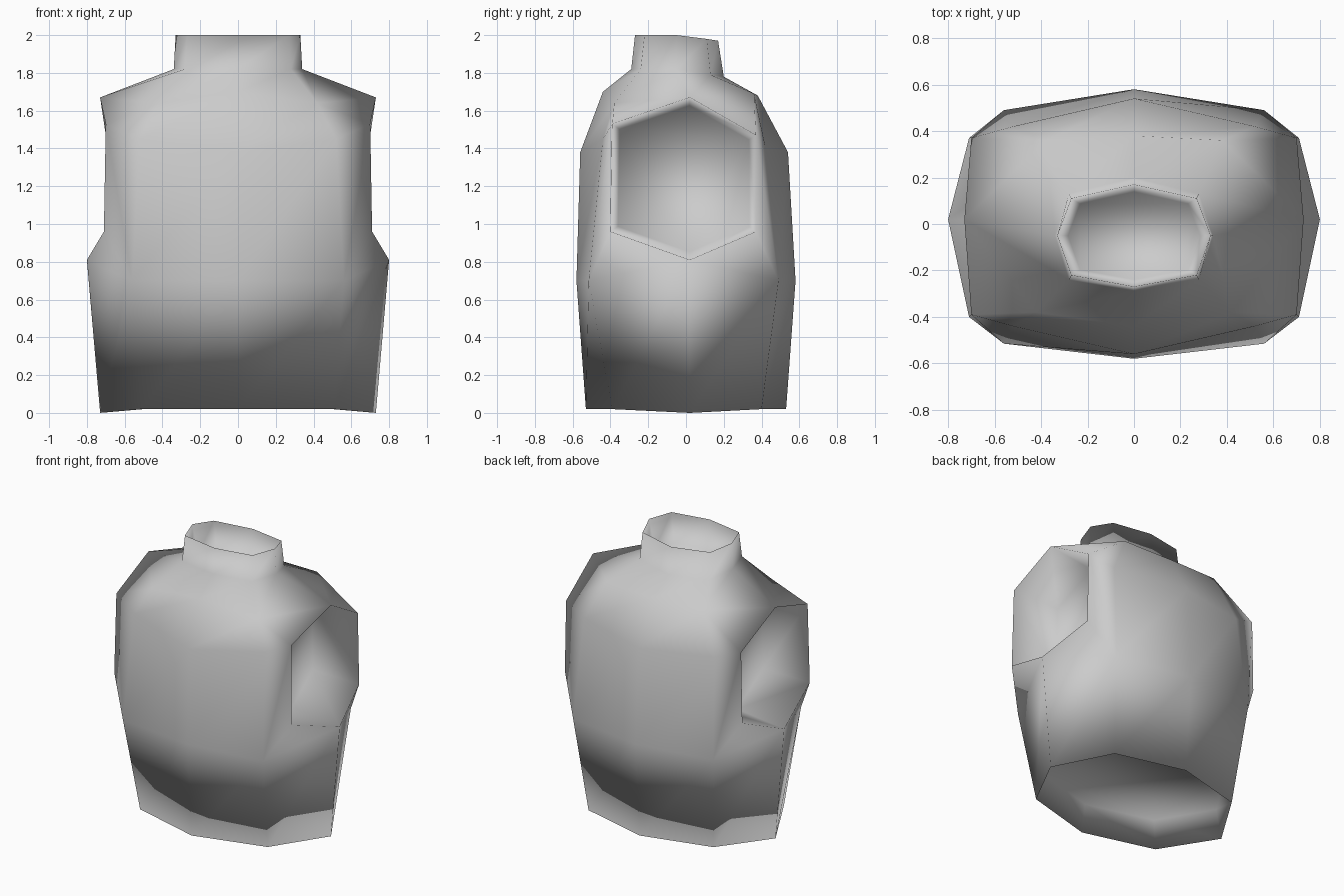
import bpy
import bmesh
from mathutils import Vector

cube = bpy.data.objects.get("Cube")
if cube:
    bpy.data.objects.remove(cube, do_unlink=True)

bm = bmesh.new()


def vertex(x, y, z):
    return bm.verts.new((x, y, z))


def ring(front, front_corner, side, back_corner, back):
    """Eight vertices around the body from a half outline; side may be None."""
    half = [front, front_corner, side, back_corner, back]
    left = [vertex(*p) if p else None for p in half]
    right = [vertex(-p[0], p[1], p[2]) if p else None for p in half[1:4]]
    return left + right[::-1]


def loft(lower, upper):
    """Join two rings, leaving a gap where a side vertex is missing."""
    count = len(lower)
    for i in range(count):
        j = (i + 1) % count
        quad = [lower[i], lower[j], upper[j], upper[i]]
        if None not in quad:
            bm.faces.new(quad)


def pocket(rim, direction, depth, shrink):
    """Fold a rim inward into a closed recess."""
    centre = sum((v.co for v in rim), Vector()) / len(rim)
    axis = Vector(direction)
    inner = []
    for v in rim:
        offset = v.co - centre
        offset -= axis * offset.dot(axis) * 0.3
        inner.append(bm.verts.new(centre + offset * shrink + axis * depth))
    loft(rim, inner)
    bm.faces.new(inner)


# Body outlines from hem to collar
hem = ring((0, -.53, .02), (.51, -.39, .02), (.73, .02, 0), (.5, .4, .02), (0, .53, .02))
hip = ring((0, -.58, .7), (.56, -.515, .7), (.8, .02, .81), (.56, .49, .7), (0, .58, .7))
chest = ring((0, -.56, 1.38), (.52, -.44, 1.45), None, (.52, .42, 1.41), (0, .54, 1.38))
shoulder = ring((0, -.44, 1.7), (.42, -.38, 1.64), (.73, .02, 1.67), (.38, .36, 1.69), (0, .38, 1.68))
neck_base = ring((0, -.29, 1.82), (.28, -.24, 1.82), (.34, -.05, 1.82), (.28, .13, 1.79), (0, .2, 1.78))
neck_top = ring((0, -.27, 2), (.27, -.22, 2), (.33, -.05, 2), (.27, .11, 1.98), (0, .17, 1.97))

outlines = [hem, hip, chest, shoulder, neck_base, neck_top]
for lower, upper in zip(outlines, outlines[1:]):
    loft(lower, upper)

# Armholes on both sides, with the panels that lead into them
for sign, front_col, side_col, back_col in ((1, 1, 2, 3), (-1, 7, 6, 5)):
    top, bottom = shoulder[side_col], hip[side_col]
    front_edge = [vertex(sign * .71, -.4, .96), vertex(sign * .7, -.39, 1.53)]
    back_edge = [vertex(sign * .71, .37, .96), vertex(sign * .7, .37, 1.47)]
    for col, (low, high) in ((front_col, front_edge), (back_col, back_edge)):
        bm.faces.new((hip[col], low, bottom))
        bm.faces.new((hip[col], chest[col], high, low))
        bm.faces.new((chest[col], shoulder[col], high))
        bm.faces.new((shoulder[col], top, high))
    rim = [top] + front_edge[::-1] + [bottom] + back_edge
    pocket(rim, (-sign, 0, 0), .35, .9)

# Recessed neck and hem openings
pocket(neck_top, (0, 0, -1), .2, .86)
pocket(hem, (0, 0, 1), .2, .94)

bmesh.ops.recalc_face_normals(bm, faces=bm.faces[:])
for face in bm.faces:
    face.smooth = True

mesh = bpy.data.meshes.new("vest_body")
bm.to_mesh(mesh)
bm.free()
vest = bpy.data.objects.new("vest_body", mesh)
bpy.context.collection.objects.link(vest)

# Plain grey cloth
cloth = bpy.data.materials.new("light_grey")
cloth.use_nodes = True
colour = (.6, .6, .6, 1)
cloth.diffuse_color = colour
cloth.node_tree.nodes["Principled BSDF"].inputs["Base Color"].default_value = colour
mesh.materials.append(cloth)
